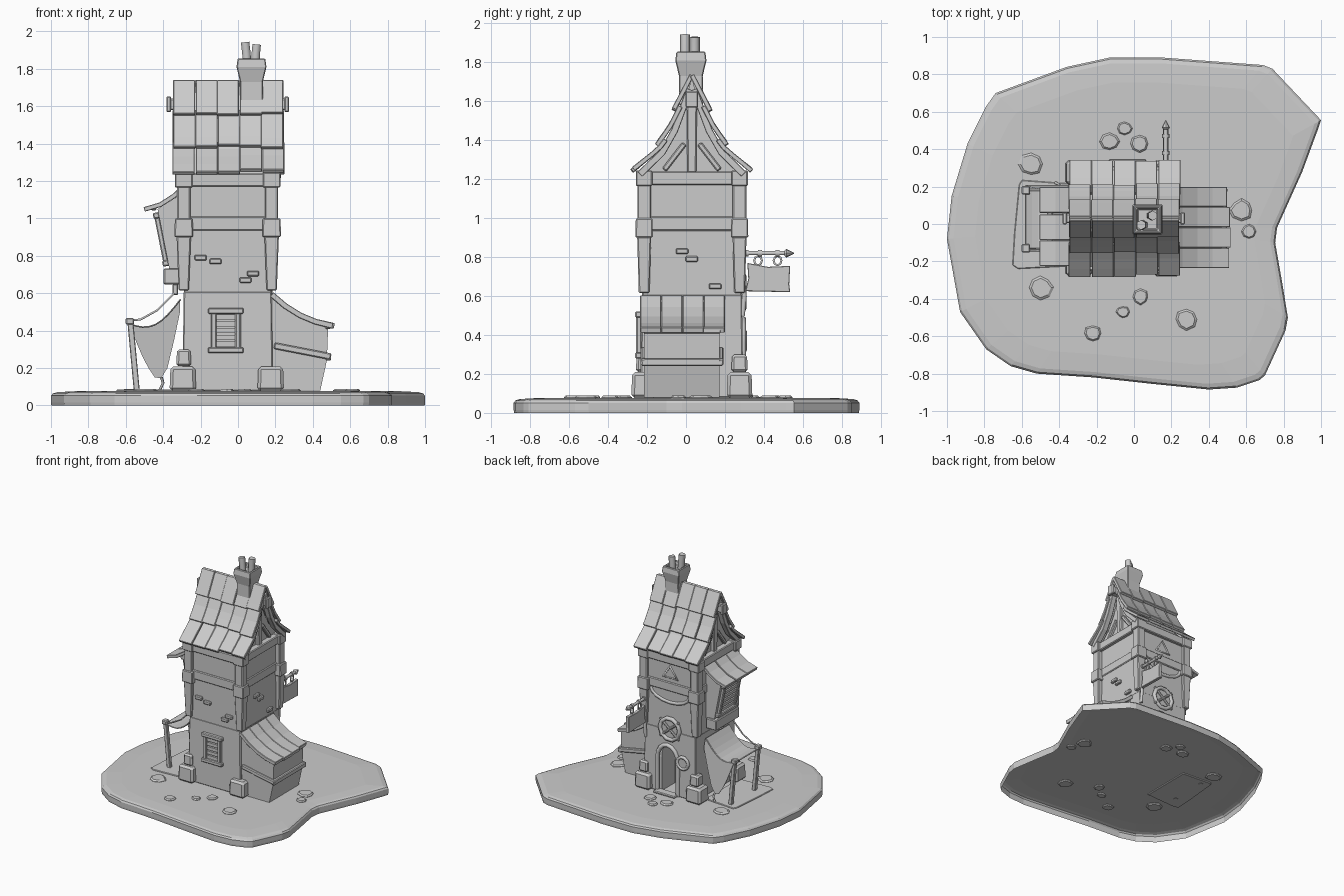
import bpy, bmesh, math, random
from mathutils import Vector, Matrix

if "Cube" in bpy.data.objects:
    bpy.data.objects.remove(bpy.data.objects["Cube"])
random.seed(4)
GREY = bpy.data.materials.new("clay grey")
GREY.diffuse_color = (0.6, 0.6, 0.6, 1)
GREY.use_nodes = True
GREY.node_tree.nodes["Principled BSDF"].inputs["Base Color"].default_value = GREY.diffuse_color
CX, CY = -0.055, 0.03          # centre of the tower
OCT = [(math.cos(i * math.pi / 4), math.sin(i * math.pi / 4)) for i in range(8)]
SQ = ((-1, -1), (1, -1), (1, 1), (-1, 1))

def finish(name, bm, bevel=0.0):
    bmesh.ops.recalc_face_normals(bm, faces=bm.faces)
    me = bpy.data.meshes.new(name)
    bm.to_mesh(me)
    bm.free()
    me.materials.append(GREY)
    ob = bpy.data.objects.new(name, me)
    bpy.context.collection.objects.link(ob)
    if bevel:
        ob.modifiers.new("bevel", 'BEVEL').width = bevel
    return ob

def box(name, c, s, top=(1, 1), M=Matrix(), bevel=0.006):
    """Box with an optionally scaled top, optionally placed by a matrix."""
    bm = bmesh.new()
    bmesh.ops.create_cube(bm, size=1)
    for v in bm.verts:
        k = top if v.co.z > 0 else (1, 1)
        v.co = M @ Vector((c[0] + v.co.x * s[0] * k[0], c[1] + v.co.y * s[1] * k[1], c[2] + v.co.z * s[2]))
    return finish(name, bm, bevel)

def loft(name, loops, bevel=0.0, closed=True):
    """Solid skinned through matching closed loops of 3D points; optionally open at the first loop."""
    bm = bmesh.new()
    rows = [[bm.verts.new(p) for p in lp] for lp in loops]
    for a, b in zip(rows, rows[1:]):
        for i in range(len(a)):
            j = (i + 1) % len(a)
            bm.faces.new((a[i], a[j], b[j], b[i]))
    if closed:
        bm.faces.new(rows[0])
    bm.faces.new(rows[-1])
    return finish(name, bm, bevel)

def strip(name, path, w0, w1, t, place=lambda w, h, z: (h, w, z)):
    """Curved plank: 2D path (h, z) thickened by t below and spanning w0..w1."""
    P, low = [Vector(p) for p in path], []
    for i, p in enumerate(P):
        d = (P[min(i + 1, len(P) - 1)] - P[max(i - 1, 0)]).normalized()
        n = Vector((-d.y, d.x))
        low.append(p - n * t if n.y > 0 else p + n * t)
    ring = P + low[::-1]
    return loft(name, [[place(w, p.x, p.y) for p in ring] for w in (w0, w1)], 0.003)

def tube(name, pts, r, closed=False):
    cu = bpy.data.curves.new(name, 'CURVE')
    cu.dimensions, cu.bevel_depth, cu.bevel_resolution, cu.use_fill_caps = '3D', r, 1, True
    sp = cu.splines.new('POLY')
    sp.points.add(len(pts) - 1)
    for q, p in zip(sp.points, pts):
        q.co = (*p, 1)
    sp.use_cyclic_u = closed
    tmp = bpy.data.objects.new(name + " path", cu)
    bpy.context.collection.objects.link(tmp)
    bm = bmesh.new()
    bm.from_mesh(tmp.evaluated_get(bpy.context.evaluated_depsgraph_get()).to_mesh())
    bpy.data.objects.remove(tmp)
    return finish(name, bm)

def basis(o, u, v):
    u, v = Vector(u).normalized(), Vector(v).normalized()
    return Matrix.Translation(o) @ Matrix((u, v, u.cross(v))).transposed().to_4x4()

def window(name, M, w, h, slats):
    for s in (-1, 1):
        box(name + "_jamb", (s * (w / 2 - .015), 0, .01), (.03, h, .028), M=M)
        box(name + "_rail", (0, s * (h / 2 - .015), .012), (w + .03, .032, .034), M=M)
    for i in range(slats):
        box(name + "_slat", (0, (i + .5) / slats * (h - .06) - h / 2 + .03, .006), (w - .05, .026, .018), M=M, bevel=0)

def circle(x, y, z, r, n=10):
    return [(x + r * math.cos(2 * math.pi * i / n), y, z + r * math.sin(2 * math.pi * i / n)) for i in range(n)]

# ground: thin shell with a soft rim, open underneath
edge = [(-1, -.08), (-.975, .15), (-.89, .43), (-.79, .63), (-.74, .7), (-.36, .84), (-.13, .89), (.15, .89), (.69, .85),
        (.74, .83), (1, .555), (.985, .51), (.9, .28), (.765, -.02), (.755, -.1), (.79, -.3), (.823, -.5), (.81, -.57),
        (.7, -.81), (.67, -.835), (.55, -.875), (.4, -.885), (.1, -.855), (-.22, -.82), (-.52, -.8), (-.66, -.76), (-.79, -.67), (-.93, -.47)]
loft("ground", [[(x * k, y * k, z) for x, y in edge] for k, z in ((.998, 0), (1, .015), (1, .052), (.99, .064), (.965, .071), (.85, .077))], closed=False)
# flat stones lying around the house
for x, y, r in [(-.55, .32, .068), (-.13, .44, .052), (-.05, .51, .04), (.03, .43, .052), (-.5, -.34, .068),
                (.035, -.39, .045), (-.22, -.585, .05), (.28, -.51, .062), (.575, .075, .064), (.615, -.04, .04), (-.06, -.47, .035)]:
    ring = [(a * r * random.uniform(.85, 1.08), b * r * random.uniform(.8, 1)) for a, b in OCT]
    loft("ground_stone", [[(x + a * k, y + b * k, z) for a, b in ring] for k, z in ((.85, .066), (1, .073), (1, .08), (.8, .089))])

# tower walls with a recessed doorway, belts and upper storey
DX = -.035
arch = [(.09, .08)] + [(.09 * math.cos(math.pi * i / 8), .36 + .12 * math.sin(math.pi * i / 8)) for i in range(9)] + [(-.09, .08)]
wall = box("lower_wall", (CX, CY, .3435), (.485, .53, .533), (.97, .97))
cutter = loft("doorway_cutter", [[(DX + x, y, z) for x, z in arch] for y in (.1, .4)])
cutter.hide_render = True
cut = wall.modifiers.new("doorway", 'BOOLEAN')
cut.object, cut.operation, cut.solver = cutter, 'DIFFERENCE', 'EXACT'
me = bpy.data.meshes.new_from_object(wall.evaluated_get(bpy.context.evaluated_depsgraph_get()))
wall.modifiers.clear()
wall.data = me
bpy.data.objects.remove(cutter)
loft("door_leaf", [[(DX + .062 + d, .195 + x * .95, z) for x, z in arch] for d in (0, .02)])
tube("door_frame", [(DX + x * 1.05, .292, z) for x, z in arch], .018)
box("door_step", (DX, .31, .086), (.2, .07, .018))
box("upper_wall", (CX, CY, .92), (.47, .51, .64))
box("middle_belt", (CX, CY, .972), (.485, .53, .075))
box("top_belt", (CX, CY, 1.205), (.525, .56, .07))
# corner posts, knuckle blocks and stone feet
for sx in (-1, 1):
    for sy in (-1, 1):
        px, py = CX + sx * .235, CY + sy * .245
        box("corner_post_lower", (px, py, .76), (.055, .055, .29), (1.4, 1.3))
        box("corner_post_upper", (px, py, 1.09), (.07, .07, .2))
        box("post_knuckle", (px, py, .95), (.1, .09, .1), (.95, .95))
        box("post_cap", (px, py, 1.205), (.095, .085, .08))
        box("stone_foot", (px - .005, py, .143), (.142, .132, .132), (.93, .93), bevel=.016)
        if sx < 0 or sy > 0:
            box("stone_foot_top", (px, py, .255), (.08, .085, .09), (.9, .9), bevel=.012)
# proud bricks
for x, z in ((-.2, .79), (-.12, .77), (.04, .67), (.08, .705)):
    box("front_brick", (x, -.225, z), (.065, .035, .03))
for y, z in ((-.02, .83), (.03, .79), (.15, .65)):
    box("right_brick", (.185, y, z), (.03, .065, .03))

# main roof: swept slope made of overlapping tiles
CURVE = ((1.15, .36), (1.25, .285), (1.36, .172), (1.47, .11), (1.6, .062), (1.75, .008))
def slope(z):
    for (a, p), (b, q) in zip(CURVE, CURVE[1:]):
        if z <= b:
            return p + (q - p) * (z - a) / (b - a)
    return 0
for side in (-1, 1):
    def on_roof(w, h, z, s=side):
        return (w, CY + s * h, z)
    for lo, hi in ((1.25, 1.41), (1.38, 1.58), (1.55, 1.74)):
        for c in range(5):
            x0 = -.347 + c * .1185 + random.uniform(-.004, .004)
            a = lo + random.uniform(-.01, .01)
            path = [(slope(a + (hi - a) * i / 4) + .024 * (1 - i / 4), a + (hi - a) * i / 4 + .01 * (1 - i / 4)) for i in range(5)]
            strip("roof_tile", path, x0, x0 + .117, .024, on_roof)
    # barge rafters under both roof ends
    for x in (-.33, .185):
        strip("barge_rafter", [(slope(z) - .006, z - .012) for z in (1.25, 1.3, 1.36, 1.42, 1.47, 1.53, 1.6, 1.68)], x, x + .045, .035, on_roof)
inner = [(max(.004, slope(z) - .022), z - .015) for z in (1.25, 1.36, 1.47, 1.6, 1.72)]
outline = [(CY - h, z) for h, z in inner] + [(CY + h, z) for h, z in inner[::-1]]
loft("gable_core", [[(x, y, z) for y, z in outline] for x in (-.27, .16)])
# gable timbers and ridge beam ends
for x in (-.28, .17):
    box("king_post", (x, CY, 1.43), (.035, .045, .4), (1, 1.2))
    for s in (-1, 1):
        box("gable_brace", (0, 0, 0), (.03, .17, .028), M=basis((x, CY + s * .09, 1.315), (1, 0, 0), (0, s * .1, -.13)))
box("ridge_beam", (CX, CY, 1.61), (.65, .05, .06))
for s in (-1, 1):
    box("ridge_beam_end", (CX + s * .315, CY, 1.61), (.025, .065, .085))

# chimney with a flared, hollow head and two pots
rings = [(.062, 1.58), (.061, 1.73), (.08, 1.81), (.074, 1.855), (.058, 1.855), (.054, 1.82)]
loft("chimney", [[(.072 + a * r, .025 + b * r, z) for a, b in SQ] for r, z in rings], .005)
tube("chimney_pot_a", [(.05, -.005, 1.8), (.045, -.005, 1.88), (.038, -.005, 1.942)], .026)
tube("chimney_pot_b", [(.092, .045, 1.8), (.095, .045, 1.88), (.1, .045, 1.93)], .026)
window("front_window", basis((-.065, -.232, .4), (1, 0, 0), (0, 0, 1)), .16, .24, 5)

# lean-to shed on the right
prof = [(.17, .08), (.44, .08), (.475, .24), (.482, .42), (.38, .45), (.28, .51), (.17, .59)]
loft("shed_body", [[(x, y, z) for x, z in prof] for y in (-.215, .172)])
for i in range(4):
    y0, e = -.235 + i * .109, random.uniform(-.012, .01)
    strip("shed_roof_board", [(.19, .605), (.26, .545), (.34, .495), (.42, .462), (.51 + e, .44)], y0, y0 + .107, .03)
for y in (-.22, .18):
    box("shed_side_rail", (0, 0, 0), (.31, .025, .035), M=basis((.345, y, .29), (.31, 0, -.06), (0, 1, 0)))
box("shed_end_rail", (.483, -.02, .26), (.03, .42, .04))
box("shed_eave_beam", (.48, -.02, .425), (.03, .4, .035))

# bay window on the left with its own little roof
prof = [(-.27, 1.15), (-.43, 1.05), (-.365, .72), (-.27, .72)]
loft("bay_body", [[(x, y, z) for x, z in prof] for y in (-.12, .15)])
window("bay_window", basis((-.4, .015, .89), (0, -1, 0), (-.065, 0, .33)), .23, .29, 6)
box("bay_sill", (-.35, .015, .69), (.095, .31, .085))
box("bay_corbel", (-.335, .015, .62), (.03, .05, .06))
for y0 in (-.225, -.085, .06):
    strip("bay_roof_board", [(-.29, 1.185), (-.35, 1.13), (-.42, 1.085), (-.505, 1.06)], y0, y0 + .137, .025)
box("bay_roof_beam", (-.45, -.005, 1.055), (.03, .38, .025))

# cloth awning on two posts, with a hanging drape and a rope
for y in (.18, -.13):
    loft("awning_post", [[(x + a * .016, y + b * .016, z) for a, b in SQ] for x, z in ((-.54, .066), (-.575, .44))], .004)
    box("awning_post_cap", (-.578, y, .45), (.045, .045, .035))
sag = [(-.31 - .27 * i / 8, .57 - .13 * i / 8 - .07 * math.sin(math.pi * i / 8)) for i in range(9)]
strip("awning_cloth", sag, -.13, .18, .008)
low = [.5, .34, .2, .145, .15, .2, .265, .345, .43]
loft("awning_drape", [[(x, y, z) for x, z in sag] + [(x, y + .02, z) for (x, _), z in list(zip(sag, low))[::-1]] for y in (.18, .188)])
tube("awning_rope", [(-.6, -.14, .45), (-.52, -.14, .46), (-.43, -.14, .51), (-.34, -.14, .6)], .006)
tube("drape_cord", [(-.41, .2, .15), (-.4, .21, .12), (-.42, .22, .08)], .008)
rug = [(-.33, -.225), (-.62, -.24), (-.65, -.22), (-.64, -.05), (-.615, .21), (-.6, .235), (-.33, .215)]
loft("awning_floor", [[(x, y, z) for x, y in rug] for z in (.068, .084)], .004)

# round window, shield beside the door, triangular vent and draped trim on the back
tube("round_window_ring", circle(CX, .293, .62, .09), .017, True)
loft("round_window_pane", [circle(CX, y, .62, .085) for y in (.27, .29)])
for a in (.7, -.7):
    box("round_window_bar", (0, 0, 0), (.23, .02, .02), M=basis((CX, .295, .62), (math.cos(a), 0, math.sin(a)), (-math.sin(a), 0, math.cos(a))))
tube("shield_ring", circle(-.18, .3, .37, .05), .013, True)
loft("shield_disc", [circle(-.18, y, .37, .048) for y in (.27, .302)])
tube("vent_frame", [(CX - .065, .285, 1.045), (CX + .065, .285, 1.045), (CX, .285, 1.14)], .012, True)
tube("belt_swag", [(CX + .18 * math.cos(math.pi * i / 8), .285, .93 - .09 * math.sin(math.pi * i / 8)) for i in range(9)], .014)

# hanging sign on a spear-tipped pole at the back right
SX = .17
tube("sign_pole", [(SX, .26, .82), (SX, .52, .82)], .012)
loft("sign_pole_tip", [[(SX + a * r, y, .82 + b * r) for a, b in OCT] for r, y in ((.012, .505), (.022, .515), (.002, .555))])
for y in (.31, .38, .47):
    tube("sign_pole_collar", [(SX, y - .01, .82), (SX, y + .01, .82)], .019)
for y in (.37, .47):
    tube("sign_ring", [(SX, y + .02 * a, .782 + .024 * b) for a, b in OCT], .006, True)
board = [(.305, .625), (.535, .62), (.53, .66), (.535, .755), (.42, .75), (.315, .77), (.32, .69)]
loft("sign_board", [[(x, y, z) for y, z in board] for x in (SX - .014, SX + .014)], .003)
tube("sign_brace", [(SX, .285, .7), (SX, .3, .6), (SX, .29, .5)], .014)
